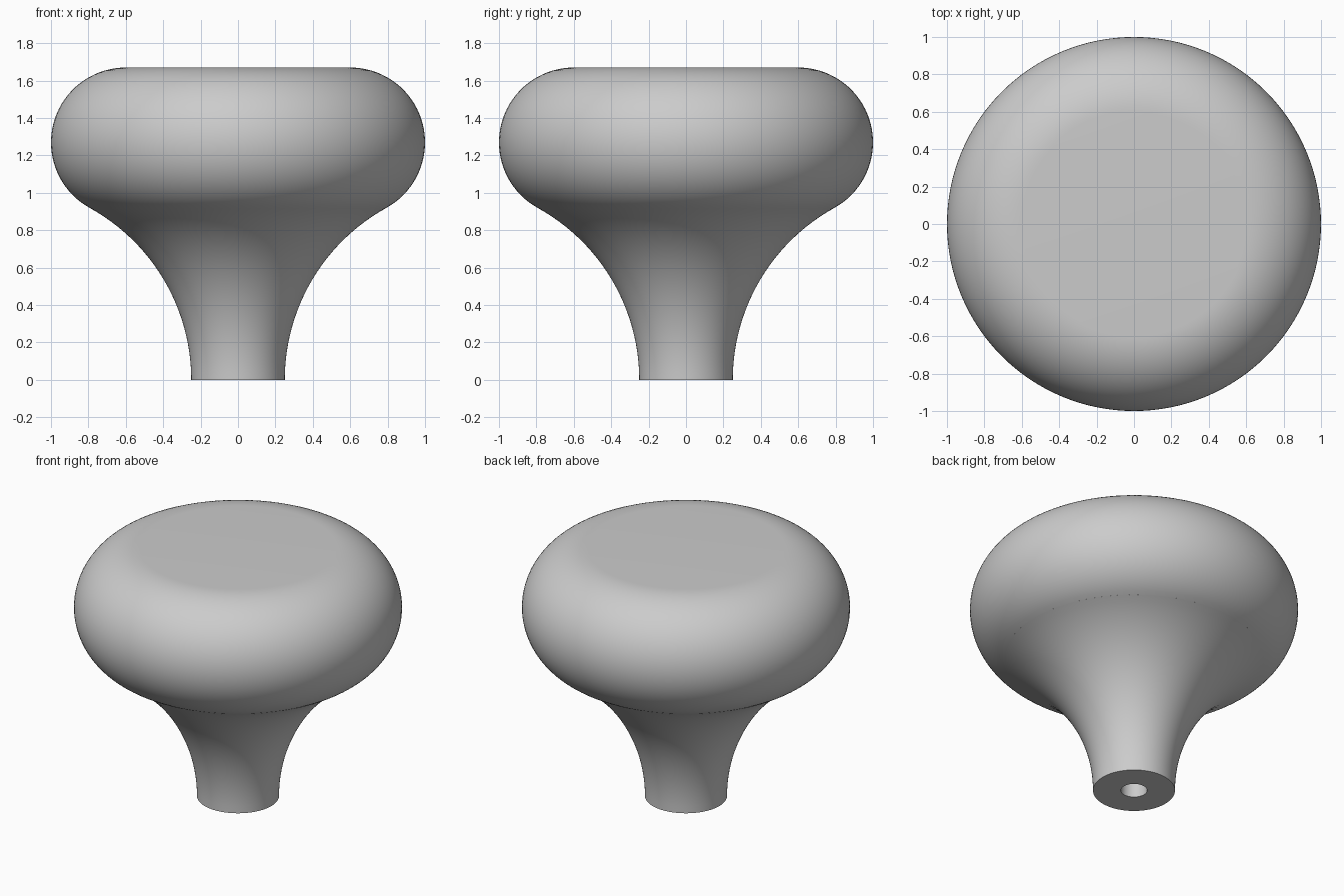
import bpy, bmesh
from math import sin, cos, atan2, pi, tau
from mathutils import Vector

cube = bpy.data.objects.get("Cube")
if cube:
    bpy.data.objects.remove(cube, do_unlink=True)

SEGMENTS = 128
RIM_RADIUS, RIM_X, RIM_Z = 0.4, 0.6, 1.27      # rounded edge of the head
NECK_RADIUS, STEM_RADIUS = 1.05, 0.25          # concave flare of the stem
HOLE_RADIUS, HOLE_DEPTH = 0.08, 0.6            # screw hole
NECK_X = STEM_RADIUS + NECK_RADIUS


def arc(cx, cz, radius, start, end, steps):
    """Points along an arc in the XZ plane."""
    angles = [start + (end - start) * i / steps for i in range(steps + 1)]
    return [Vector((cx + radius * cos(a), 0, cz + radius * sin(a))) for a in angles]


def lathe(name, points, material):
    """Spin a profile about Z into a closed solid."""
    bm = bmesh.new()
    verts = [bm.verts.new(p) for p in points]
    edges = [bm.edges.new(pair) for pair in zip(verts, verts[1:])]
    bmesh.ops.spin(bm, geom=verts + edges, axis=(0, 0, 1), cent=(0, 0, 0),
                   angle=tau, steps=SEGMENTS, use_duplicate=False)
    bmesh.ops.remove_doubles(bm, verts=bm.verts, dist=0.0001)
    bmesh.ops.recalc_face_normals(bm, faces=bm.faces)
    mesh = bpy.data.meshes.new(name)
    bm.to_mesh(mesh)
    bm.free()
    mesh.materials.append(material)
    obj = bpy.data.objects.new(name, mesh)
    bpy.context.collection.objects.link(obj)
    bpy.ops.object.select_all(action='DESELECT')
    obj.select_set(True)
    bpy.context.view_layer.objects.active = obj
    bpy.ops.object.shade_smooth_by_angle(angle=pi / 6)
    return obj


# Plain grey finish
grey = bpy.data.materials.new("light_grey")
grey.use_nodes = True
colour = (0.6, 0.6, 0.6, 1)
grey.diffuse_color = colour
grey.node_tree.nodes["Principled BSDF"].inputs["Base Color"].default_value = colour

# Screw hole, flared stem, round rim and flat top in one profile;
# the rim and neck arcs meet tangentially on the line between their centres
join = atan2(-RIM_Z, NECK_X - RIM_X)
profile = [Vector((0, 0, HOLE_DEPTH)), Vector((HOLE_RADIUS, 0, HOLE_DEPTH)),
           Vector((HOLE_RADIUS, 0, 0))]
profile += arc(NECK_X, 0, NECK_RADIUS, pi, pi + join, 24)
profile += arc(RIM_X, RIM_Z, RIM_RADIUS, join, pi / 2, 36)
profile.append(Vector((0, 0, RIM_Z + RIM_RADIUS)))
lathe("knob", profile, grey)
